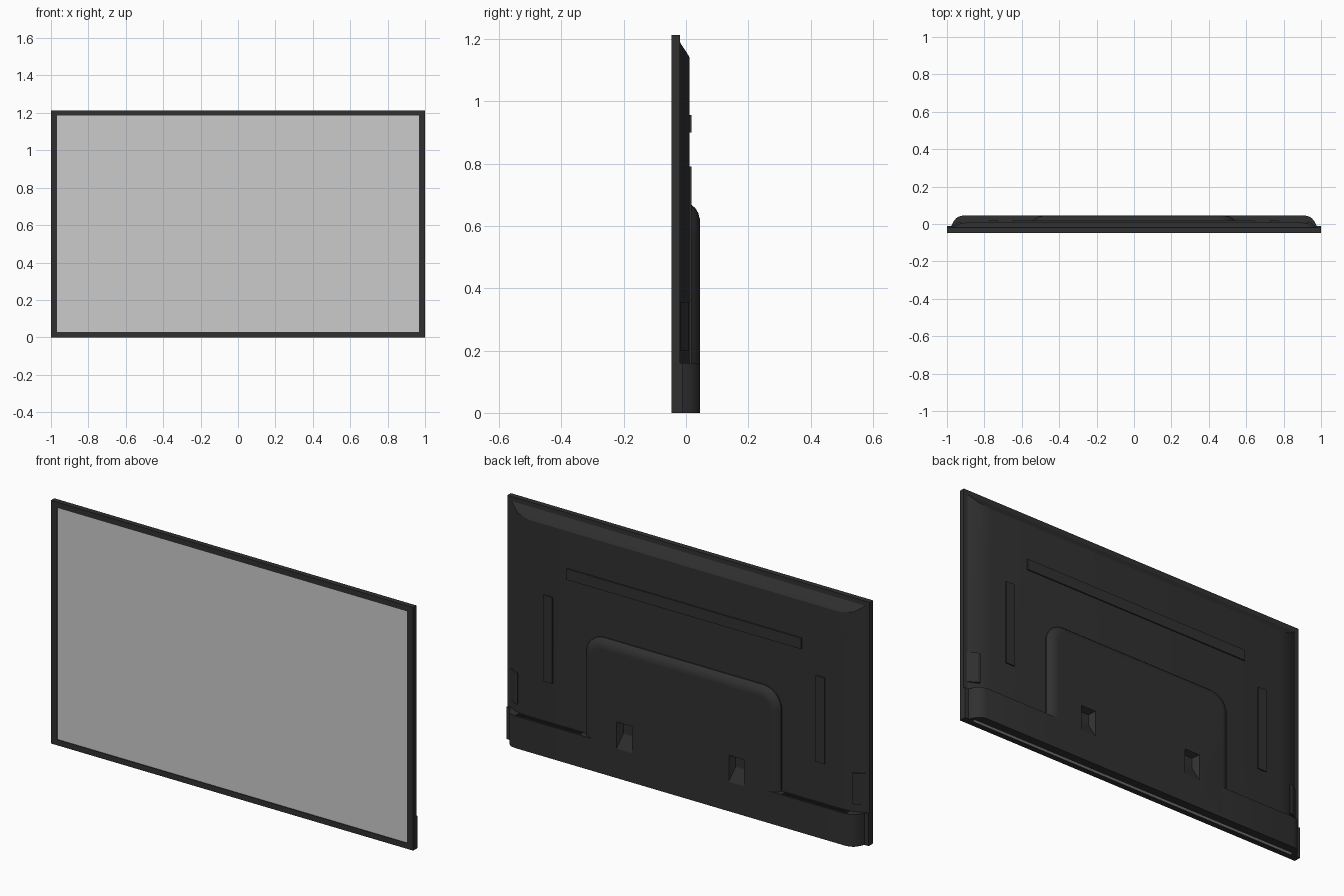
import bpy, bmesh
from math import sin, cos, pi, radians
from mathutils import Vector

if "Cube" in bpy.data.objects:
    bpy.data.objects.remove(bpy.data.objects["Cube"])

dark = bpy.data.materials.new("dark_plastic")
dark.diffuse_color = (0.03, 0.03, 0.03, 1)
dark.use_nodes = True
dark.node_tree.nodes["Principled BSDF"].inputs["Base Color"].default_value = dark.diffuse_color


def finish(name, bm, mat=dark, smooth=None):
    bmesh.ops.recalc_face_normals(bm, faces=bm.faces[:])
    me = bpy.data.meshes.new(name)
    bm.to_mesh(me)
    bm.free()
    ob = bpy.data.objects.new(name, me)
    bpy.context.collection.objects.link(ob)
    if mat:
        me.materials.append(mat)
    if smooth:
        bpy.ops.object.select_all(action='DESELECT')
        ob.select_set(True)
        bpy.context.view_layer.objects.active = ob
        bpy.ops.object.shade_smooth_by_angle(angle=radians(smooth))
    return ob


def add_box(bm, x0, x1, y0, y1, z0, z1):
    r = bmesh.ops.create_cube(bm, size=1)
    for v in r["verts"]:
        v.co = Vector(((x0 + x1) / 2 + v.co.x * (x1 - x0),
                       (y0 + y1) / 2 + v.co.y * (y1 - y0),
                       (z0 + z1) / 2 + v.co.z * (z1 - z0)))


def box(name, *dims, mat=dark):
    bm = bmesh.new()
    add_box(bm, *dims)
    return finish(name, bm, mat)


def loft(name, rings, caps=(True, True), loop=False, smooth=None):
    bm = bmesh.new()
    vs = [[bm.verts.new(p) for p in r] for r in rings]
    n = len(rings[0])
    pairs = list(zip(vs, vs[1:])) + ([(vs[-1], vs[0])] if loop else [])
    for a, b in pairs:
        for i in range(n):
            j = (i + 1) % n
            bm.faces.new((a[i], a[j], b[j], b[i]))
    if caps[0]:
        bm.faces.new(vs[0])
    if caps[1]:
        bm.faces.new(vs[-1])
    return finish(name, bm, smooth=smooth)


def prism(name, pts, z0, z1, smooth=None):
    return loft(name, [[(x, y, z) for x, y in pts] for z in (z0, z1)], smooth=smooth)


def rect(hw, z0, z1, y):
    return [(-hw, y, z0), (-hw, y, z1), (hw, y, z1), (hw, y, z0)]


# front bezel ring and screen panel
loft("bezel", [rect(1, 0, 1.213, -0.047), rect(0.967, 0.028, 1.185, -0.047),
               rect(0.967, 0.028, 1.185, -0.02), rect(1, 0, 1.213, -0.02)],
     caps=(False, False), loop=True)
box("screen", -0.967, 0.967, -0.043, -0.03, 0.028, 1.185, mat=None)

# thin upper back cover with sloped edges
loft("rear_shell", [rect(0.978, 0.05, 1.19, -0.02), rect(0.925, 0.05, 1.153, 0.004),
                    rect(0.86, 0.05, 1.14, 0.012)], caps=(False, True), smooth=25)


# raised electronics housing with arched outline
def arch(hw, top, r, y, n=10):
    pts = [(-hw, y, 0)]
    for side in (-1, 1):
        for i in range(n + 1):
            t = pi / 2 * i / n
            a = pi - t if side < 0 else pi / 2 - t
            pts.append((side * (hw - r) + r * cos(a), y, top - r + r * sin(a)))
    return pts + [(hw, y, 0)]


steps = [(0.0, 0), (0.018, 0), (0.03, 0.010), (0.039, 0.025), (0.045, 0.047)]
housing = loft("rear_housing",
               [arch(0.538, 0.667, 0.10, 0, 10)] +
               [arch(0.538 - d, 0.667 - d, 0.10 - d, y) for y, d in steps[1:]], smooth=25)

# tapered stand pockets cut into the housing
for cx in (-0.31, 0.31):
    bm = bmesh.new()
    for hw, y, zs in ((0.043, 0.046, (0.145, 0.28)), (0.026, 0.014, (0.215, 0.268))):
        for s in (-1, 1):
            for z in zs:
                bm.verts.new((cx + s * hw, y, z))
    bmesh.ops.convex_hull(bm, input=bm.verts[:])
    cutter = finish("pocket_cutter", bm)
    cutter.hide_render = True
    m = housing.modifiers.new("pocket", 'BOOLEAN')
    m.operation, m.object, m.solver = 'DIFFERENCE', cutter, 'EXACT'
    bpy.context.view_layer.objects.active = housing
    bpy.ops.object.modifier_apply(modifier="pocket")
    bpy.data.objects.remove(cutter)
housing.modifiers.new("normals", 'WEIGHTED_NORMAL').keep_sharp = True

# left and right parts: lower panels, corner blocks, side pads, ribs, vents
panel = [(0.491, 0), (0.95, 0), (0.95, -0.02), (0.98, -0.02), (0.974, -0.005),
         (0.966, 0.012), (0.952, 0.030), (0.937, 0.040), (0.915, 0.045), (0.491, 0.045)]
pad = [(0.93, -0.01), (0.97, -0.02), (0.981, -0.018), (0.938, 0.010), (0.924, 0.010)]
for s, side in ((1, "right"), (-1, "left")):
    prism("lower_panel_" + side, [(s * x, y) for x, y in panel], 0, 0.16, smooth=30)
    prism("side_pad_" + side, [(s * x, y) for x, y in pad], 0.20, 0.355)
    xs = sorted((s * 0.96, s * 1.0))
    box("corner_block_" + side, *xs, -0.021, -0.012, 0, 0.16)
    xs = sorted((s * 0.727, s * 0.776))
    box("vertical_rib_" + side, *xs, 0.01, 0.018, 0.36, 0.79)
    bm = bmesh.new()
    for i in range(36):
        x = s * (0.56 + i * 0.01)
        add_box(bm, x - 0.0025, x + 0.0025, 0.016, 0.041, 0.158, 0.163)
    finish("vent_fins_" + side, bm)

# long horizontal rib and light strip on the underside
box("horizontal_rib", -0.648, 0.648, 0.01, 0.018, 0.90, 0.955)
box("bottom_strip", -0.95, 0.95, -0.02, 0.0, 0.003, 0.02, mat=None)
